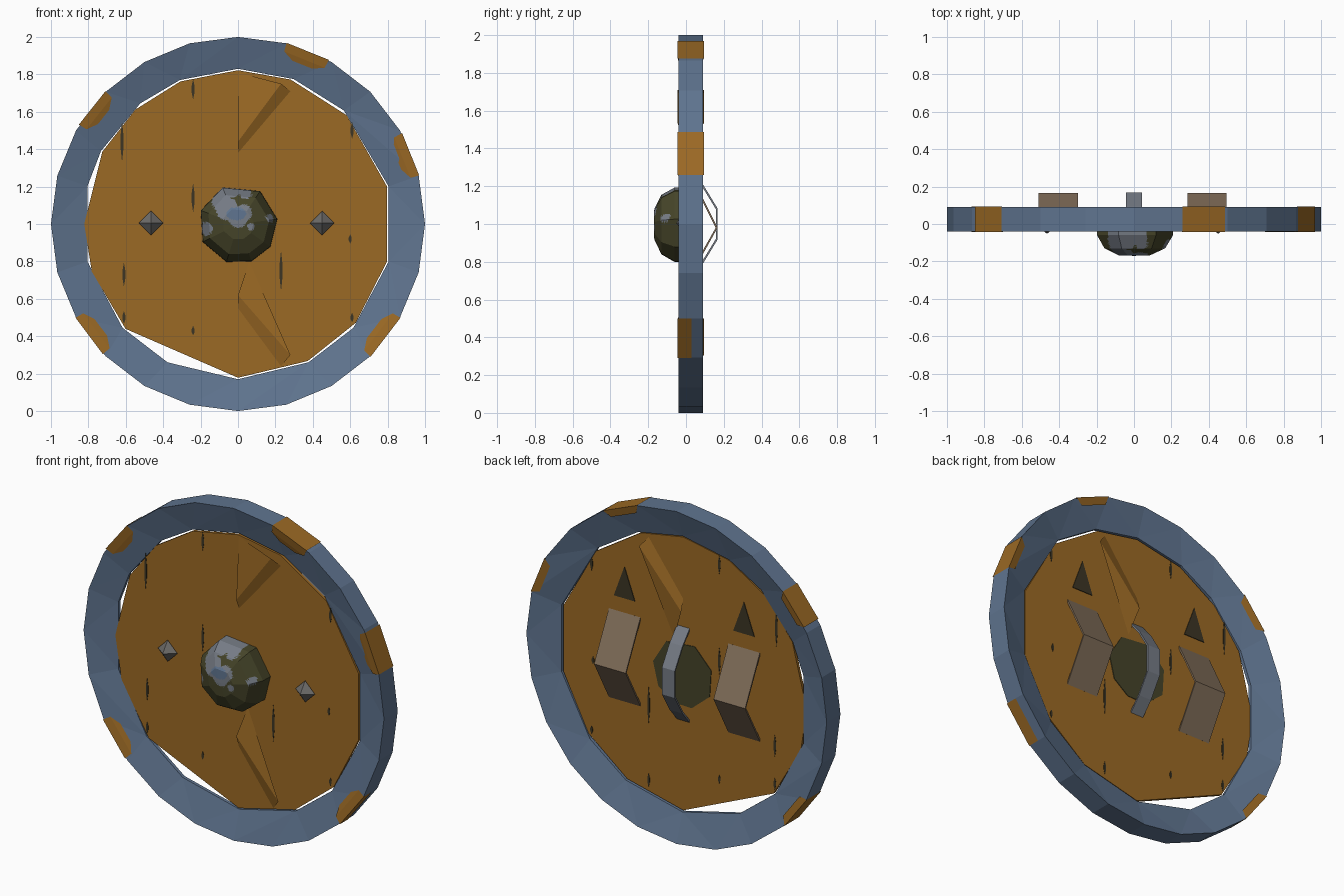
import bpy, bmesh, math
from mathutils import Vector

if "Cube" in bpy.data.objects:
    bpy.data.objects.remove(bpy.data.objects["Cube"])


def mat(name, rgb):
    m = bpy.data.materials.new(name)
    m.diffuse_color = (*rgb, 1)
    m.use_nodes = True
    m.node_tree.nodes["Principled BSDF"].inputs["Base Color"].default_value = m.diffuse_color
    return m


BLUE = mat("blue steel", (0.115, 0.175, 0.275))
WOOD = mat("orange wood", (0.33, 0.142, 0.018))
OLIVE = mat("dark olive", (0.060, 0.058, 0.022))
STEEL = mat("grey steel", (0.18, 0.20, 0.235))
LEATHER = mat("brown leather", (0.22, 0.155, 0.10))
DARK = mat("dark crack", (0.045, 0.036, 0.018))
IRON = mat("rivet iron", (0.15, 0.145, 0.14))


def finish(name, bm, *mats):
    bmesh.ops.recalc_face_normals(bm, faces=bm.faces)
    me = bpy.data.meshes.new(name)
    bm.to_mesh(me)
    bm.free()
    for m in mats:
        me.materials.append(m)
    ob = bpy.data.objects.new(name, me)
    bpy.context.collection.objects.link(ob)
    return ob


def polar(deg, r, y):
    t = math.radians(deg)
    return Vector((r * math.sin(t), y, 1 + r * math.cos(t)))


def ring(bm, angles, r, y):
    """Loop of vertices around the y axis; angles run clockwise from the top."""
    return angles, [bm.verts.new(polar(a, r, y)) for a in angles]


def zipper(bm, A, B):
    """Triangle strip between two loops with different vertex counts."""
    (aa, av), (ba, bv) = A, B
    i = j = 0
    while i < len(av) or j < len(bv):
        na = aa[i + 1] if i + 1 < len(aa) else aa[0] + 360 + 1000 * (i >= len(aa))
        nb = ba[j + 1] if j + 1 < len(ba) else ba[0] + 360 + 1000 * (j >= len(ba))
        p, q = av[i % len(av)], bv[j % len(bv)]
        if na <= nb:
            bm.faces.new((p, av[(i + 1) % len(av)], q))
            i += 1
        else:
            bm.faces.new((p, bv[(j + 1) % len(bv)], q))
            j += 1


def prism(name, pts, y0, y1, m):
    """Flat outline in x,z extruded from y0 to y1."""
    bm = bmesh.new()
    f = bm.faces.new([bm.verts.new((x, y0, z)) for x, z in pts])
    g = bmesh.ops.extrude_face_region(bm, geom=[f])["geom"]
    for v in g:
        if isinstance(v, bmesh.types.BMVert):
            v.co.y = y1
    return finish(name, bm, m)


# Rim: 24-sided outer band tapering to a coarser, irregular inner edge
OUT = [15 * k for k in range(24)]
INN = [0, 21, 43, 76, 104, 132, 153, 180, 207, 228, 256, 284, 298, 321, 338]
bm = bmesh.new()
loops = [ring(bm, *r) for r in ((OUT, 1, -0.04), (INN, 0.83, 0.012),
                                (INN, 0.83, 0.032), (OUT, 1, 0.09))]
for k in range(4):
    zipper(bm, loops[k], loops[(k + 1) % 4])
finish("rim", bm, BLUE)

# Orange patches wrapped over the rim's outer band: start angle, end angle, back edge
for n, (a, b, back) in enumerate(((15, 29, 0.094), (61, 75, 0.094), (120, 135, 0.03),
                                  (226, 240, 0.094), (302, 315, 0.094))):
    bm = bmesh.new()
    profile = [(3.5, 0.92, -0.022), (0, 0.955, -0.033), (0, 1.003, -0.044), (0, 1.003, back)]
    if back > 0.09:
        profile.append((1.5, 0.955, 0.083))
    rows = [[bm.verts.new(polar(a + d, r, y)), bm.verts.new(polar(b - d, r, y))]
            for d, r, y in profile]
    for p, q in zip(rows, rows[1:]):
        bm.faces.new((p[0], p[1], q[1], q[0]))
    finish(f"rim_patch_{n + 1}", bm, WOOD)

# Thin wooden disc set in the middle of the rim
DISC = [0, 20, 45, 76, 104, 130, 153, 180, 227, 252, 270, 298, 318, 338]
FRONT, BACK = 0.008, 0.026
prism("wooden_disc", [polar(a, 0.822, 0).xz for a in DISC], FRONT, BACK, WOOD)

# Warped plank corners: a raised slanting edge with one steep and one gentle side
STEEP_OUT = ((0, 0, 0.81), (0, 1, 0.44), (0.23, 1, 0.75), (0, 0, 0.38), (0.28, 0, 0.71))
STEEP_IN = ((0.06, 0, 0.20), (0, 1, 0.38), (0.28, 1, 0.70), (0, 0, 0.45), (0.23, 0, 0.76))
for name, s, y, d, shape in (("upper_front", 1, FRONT, -0.024, STEEP_OUT),
                             ("lower_front", -1, FRONT, -0.024, STEEP_IN),
                             ("upper_back", 1, BACK, 0.02, STEEP_IN)):
    bm = bmesh.new()
    P = [bm.verts.new((x, y + d * up, 1 + s * z)) for x, up, z in shape]
    for f in ((0, 1, 2), (1, 3, 4, 2), (0, 3, 1), (0, 2, 4), (0, 4, 3)):
        bm.faces.new([P[i] for i in f])
    finish(f"{name}_warped_plank", bm, WOOD)

# Narrow cracks along the plank joints
CRACKS = ((-0.62, 1.44, 0.22), (-0.24, 1.72, 0.11), (-0.24, 1.14, 0.16), (0.23, 0.75, 0.22),
          (0.61, 1.5, 0.09), (-0.61, 0.73, 0.13), (-0.61, 0.5, 0.07), (-0.24, 0.43, 0.05),
          (0.23, 0.3, 0.08), (0.61, 0.5, 0.05), (0.6, 0.92, 0.05))
for n, (x, z, h) in enumerate(CRACKS):
    w, h = 0.008, h / 2
    prism(f"plank_crack_{n + 1}", [(x, z - h), (x + w, z - h * 0.3), (x + w, z + h * 0.3),
          (x, z + h), (x - w, z + h * 0.3), (x - w, z - h * 0.3)],
          FRONT - 0.002, BACK + 0.002, DARK)

# Boss: faceted dome with worn metal spots near chosen points
OCT = [34, 83, 125, 160, 197, 243, 290, 337]
bm = bmesh.new()
loops = [ring(bm, OCT, r, y) for r, y in ((0.212, 0.01), (0.21, -0.06), (0.168, -0.13), (0.085, -0.168))]
for p, q in zip(loops, loops[1:]):
    zipper(bm, p, q)
tip = ring(bm, [0], 0, -0.17)[1][0]
cap = loops[-1][1]
for k in range(8):
    bm.faces.new((cap[k], cap[(k + 1) % 8], tip))
bmesh.ops.subdivide_edges(bm, edges=bm.edges[:], cuts=7, use_grid_fill=True)
SPOTS = ((-0.06, 1.08, 0.06), (-0.09, 1.12, 0.05), (0.0, 1.03, 0.05), (0.03, 1.06, 0.045),
         (0.04, 1.17, 0.035), (-0.03, 1.18, 0.04), (-0.09, 1.17, 0.035),
         (-0.17, 0.975, 0.035), (0.17, 1.03, 0.02), (0.07, 0.985, 0.02))
for f in bm.faces:
    c = f.calc_center_median()
    if any(math.hypot(c.x - x, c.z - z) < r for x, z, r in SPOTS):
        f.material_index = 1
    if math.hypot((c.x + 0.01) / 1.5, c.z - 1.055) < 0.035:
        f.material_index = 2
finish("boss", bm, OLIVE, STEEL, BLUE)
prism("boss_back", [polar(a, 0.2, 0).xz for a in OCT], BACK - 0.004, BACK + 0.004, OLIVE)

# Pointed rivets either side of the boss
for side, x in (("left", -0.465), ("right", 0.45)):
    bm = bmesh.new()
    base = [bm.verts.new((x + 0.065 * dx, FRONT - 0.012, 1.005 + 0.065 * dz))
            for dx, dz in ((1, 0), (0, 1), (-1, 0), (0, -1))]
    for y in (-0.052, FRONT + 0.005):
        top = bm.verts.new((x, y, 1.005))
        for k in range(4):
            bm.faces.new((base[k], base[(k + 1) % 4], top))
    finish(f"{side}_rivet", bm, IRON)


def strap(name, x, w, path, m):
    """Bent sheet following a (y, z) path, with a little thickness."""
    bm = bmesh.new()
    rows = [[bm.verts.new((x + s * w / 2, y, z)) for s in (-1, 1)] for y, z in path]
    for p, q in zip(rows, rows[1:]):
        bm.faces.new((p[0], p[1], q[1], q[0]))
    ob = finish(name, bm, m)
    mod = ob.modifiers.new("thickness", "SOLIDIFY")
    mod.thickness = 0.01
    mod.offset = 0


# Arm straps with pointed ends on the back, and the steel hand grip
for side, x in (("left", -0.405), ("right", 0.39)):
    strap(f"{side}_arm_strap", x, 0.21, ((0.022, 0.73), (0.162, 0.98), (0.022, 1.26)), LEATHER)
    prism(f"{side}_strap_tip", [(x - 0.07, 1.35), (x + 0.07, 1.35), (x, 1.54)],
          BACK - 0.004, BACK + 0.004, DARK)
strap("hand_grip", 0, 0.085,
      ((0.022, 0.72), (0.09, 0.80), (0.163, 0.92), (0.163, 1.08), (0.09, 1.2), (0.022, 1.28)), STEEL)
